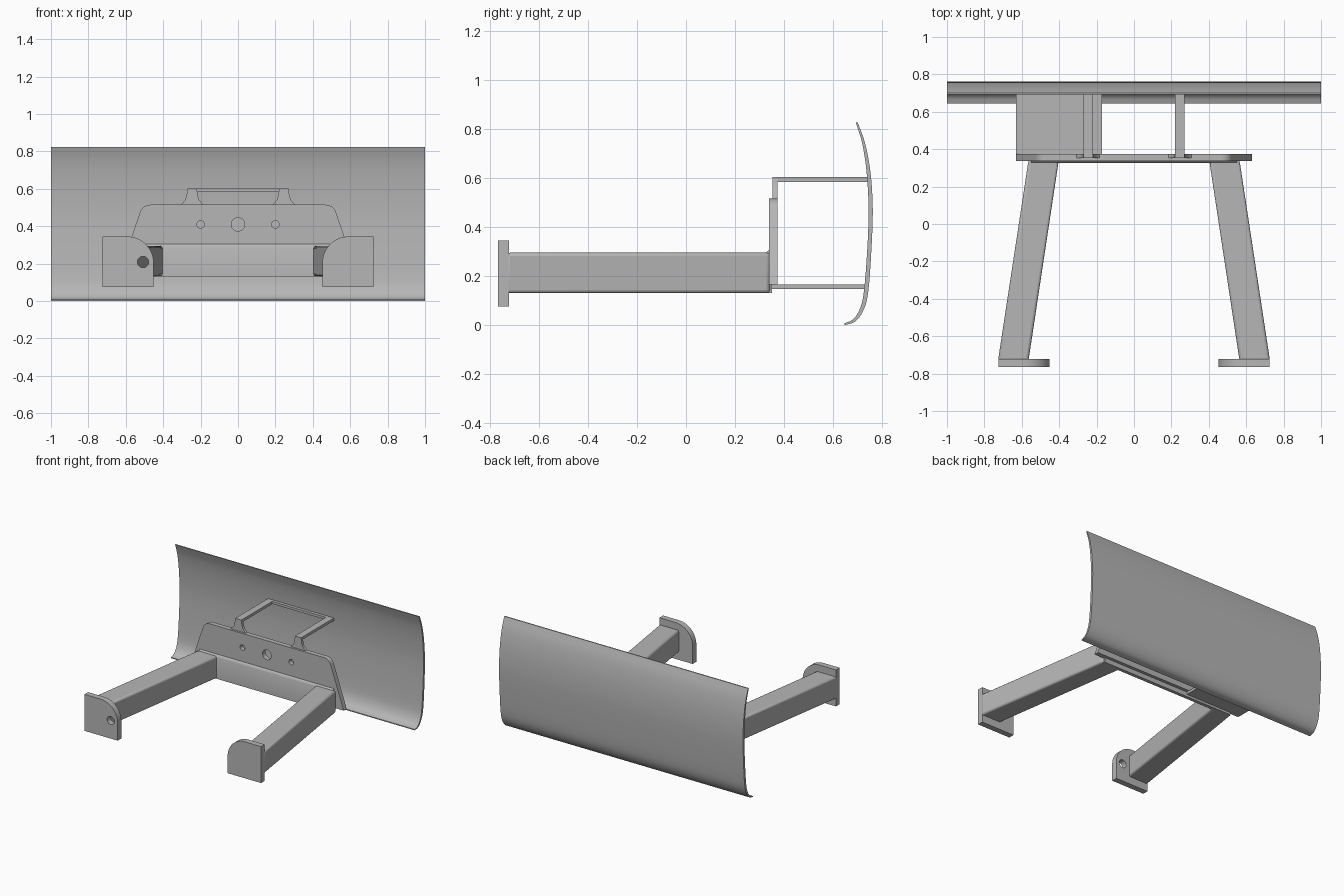
import bpy, bmesh, math
from mathutils import Vector, Matrix

cube = bpy.data.objects.get("Cube")
if cube:
    bpy.data.objects.remove(cube, do_unlink=True)

steel = bpy.data.materials.new("grey_steel")
steel.use_nodes = True
steel.diffuse_color = (0.47, 0.47, 0.47, 1)
steel.node_tree.nodes["Principled BSDF"].inputs["Base Color"].default_value = (0.47, 0.47, 0.47, 1)

# Maps a profile's (u, v, depth) to world axes
AXES = {
    "x": lambda u, v, d: (d, u, v),
    "y": lambda u, v, d: (u, d, v),
    "z": lambda u, v, d: (u, v, d),
}


def circle(cx, cy, r, n=24):
    return [(cx + r * math.cos(2 * math.pi * i / n), cy + r * math.sin(2 * math.pi * i / n)) for i in range(n)]


def rounded(corners, steps=8):
    """Outline from (u, v, radius) corners, each filleted with an arc."""
    out = []
    for i, (u, v, r) in enumerate(corners):
        p = Vector((u, v))
        if r == 0:
            out.append((u, v))
            continue
        a = (Vector(corners[i - 1][:2]) - p).normalized()
        b = (Vector(corners[(i + 1) % len(corners)][:2]) - p).normalized()
        half = a.angle(b) / 2
        centre = p + (a + b).normalized() * r / math.sin(half)
        s = p + a * r / math.tan(half) - centre
        e = p + b * r / math.tan(half) - centre
        for k in range(steps + 1):
            q = centre + s.lerp(e, k / steps).normalized() * r
            out.append((q.x, q.y))
    return out


def spline(pts, steps=4):
    """Smooth curve through the points."""
    v = [Vector(p) for p in pts]
    v = [2 * v[0] - v[1]] + v + [2 * v[-1] - v[-2]]
    out = []
    for a, b, c, d in zip(v, v[1:], v[2:], v[3:]):
        for k in range(steps):
            t = k / steps
            out.append(0.5 * (2 * b + (c - a) * t + (2 * a - 5 * b + 4 * c - d) * t * t
                              + (3 * b - a - 3 * c + d) * t ** 3))
    return [tuple(p) for p in out] + [tuple(v[-2])]


def finish(name, bm, bevel=0.0):
    bmesh.ops.recalc_face_normals(bm, faces=bm.faces)
    mesh = bpy.data.meshes.new(name)
    bm.to_mesh(mesh)
    bm.free()
    mesh.materials.clear()
    mesh.materials.append(steel)
    mesh.shade_smooth()
    mesh.set_sharp_from_angle(angle=math.radians(30))
    ob = bpy.data.objects.new(name, mesh)
    bpy.context.collection.objects.link(ob)
    if bevel:
        mod = ob.modifiers.new("soft_edges", "BEVEL")
        mod.width, mod.segments = bevel, 3
        mod.limit_method, mod.angle_limit = "ANGLE", math.radians(40)
    return ob


def prism(name, outline, axis, lo, hi, bevel=0.0):
    bm = bmesh.new()
    place = AXES[axis]
    a = [bm.verts.new(place(u, v, lo)) for u, v in outline]
    b = [bm.verts.new(place(u, v, hi)) for u, v in outline]
    bm.faces.new(a)
    bm.faces.new(b)
    for i in range(len(a)):
        bm.faces.new((a[i - 1], a[i], b[i], b[i - 1]))
    return finish(name, bm, bevel)


def drilled_plate(name, outline, holes, lo, hi):
    """Upright plate with through holes, made from a filled curve."""
    curve = bpy.data.curves.new(name, "CURVE")
    curve.dimensions, curve.fill_mode = "2D", "BOTH"
    curve.extrude = (hi - lo) / 2
    for loop in [outline] + holes:
        s = curve.splines.new("POLY")
        s.points.add(len(loop) - 1)
        for p, (u, v) in zip(s.points, loop):
            p.co = (u, v, 0, 1)
        s.use_cyclic_u = True
    helper = bpy.data.objects.new(name + "_outline", curve)
    bpy.context.collection.objects.link(helper)
    graph = bpy.context.evaluated_depsgraph_get()
    mesh = bpy.data.meshes.new_from_object(helper.evaluated_get(graph))
    bm = bmesh.new()
    bm.from_mesh(mesh)
    bpy.data.objects.remove(helper, do_unlink=True)
    bpy.data.meshes.remove(mesh)
    bmesh.ops.remove_doubles(bm, verts=bm.verts, dist=1e-5)
    bm.transform(Matrix.Translation((0, (lo + hi) / 2, 0)) @ Matrix.Rotation(math.pi / 2, 4, "X"))
    return finish(name, bm)


def box(name, x, y, z, bevel=0.0):
    return prism(name, [(x[0], y[0]), (x[1], y[0]), (x[1], y[1]), (x[0], y[1])], "z", z[0], z[1], bevel)


# Curved blade
outer = spline([(0.70, 0.825), (0.73, 0.74), (0.752, 0.62), (0.761, 0.47), (0.755, 0.3),
                (0.743, 0.14), (0.725, 0.065), (0.69, 0.015), (0.645, 0.0)])
inner = spline([(0.645, 0.007), (0.682, 0.025), (0.71, 0.07), (0.725, 0.14), (0.738, 0.3),
                (0.744, 0.47), (0.736, 0.62), (0.718, 0.74), (0.692, 0.825)])
prism("blade", outer + inner, "x", -1, 1)

# Mounting plate with three bolt holes
drilled_plate("mounting_plate",
              rounded([(-0.63, 0.165, 0), (0.63, 0.165, 0), (0.51, 0.515, 0.06), (-0.51, 0.515, 0.06)]),
              [circle(0, 0.41, 0.036), circle(-0.2, 0.41, 0.02), circle(0.2, 0.41, 0.02)], 0.338, 0.373)

# Cross beam with a welded upper edge
prism("cross_beam", [(0.35, 0.13), (0.325, 0.13), (0.325, 0.288), (0.33, 0.3), (0.34, 0.308), (0.35, 0.308)],
      "x", -0.55, 0.55)

# Lower shelf joining plate and blade on one side
box("lower_shelf", (-0.63, -0.17), (0.337, 0.73), (0.147, 0.166))

# Strip joining the upper rods along the blade
box("rod_tie", (-0.23, 0.23), (0.715, 0.74), (0.585, 0.603))

for side, s in (("right", -1), ("left", 1)):
    # Splayed arm
    prism(side + "_arm", [(s * u, v) for u, v in
          [(0.727, -0.73), (0.564, -0.73), (0.402, 0.342), (0.564, 0.342)]], "z", 0.13, 0.295, 0.014)
    # End plate with one rounded corner; only the right one is drilled
    outline = rounded([(s * u, v, r) for u, v, r in
                       [(0.724, 0.075, 0), (0.724, 0.345, 0), (0.451, 0.345, 0.14), (0.451, 0.075, 0)]], 12)
    holes = [circle(-0.508, 0.209, 0.03)] if s < 0 else []
    drilled_plate(side + "_end_plate", outline, holes, -0.765, -0.722)
    # Flared bracket and rod reaching to the blade
    flare = [(0.075, 0.505), (0.055, 0.52), (0.038, 0.54), (0.03, 0.565), (0.025, 0.603)]
    prism(side + "_rod_bracket", [(s * 0.245 + u, v) for u, v in flare]
          + [(s * 0.245 - u, v) for u, v in reversed(flare)], "y", 0.353, 0.373)
    box(side + "_rod", (s * 0.245 - 0.025, s * 0.245 + 0.025), (0.353, 0.742), (0.583, 0.603))
